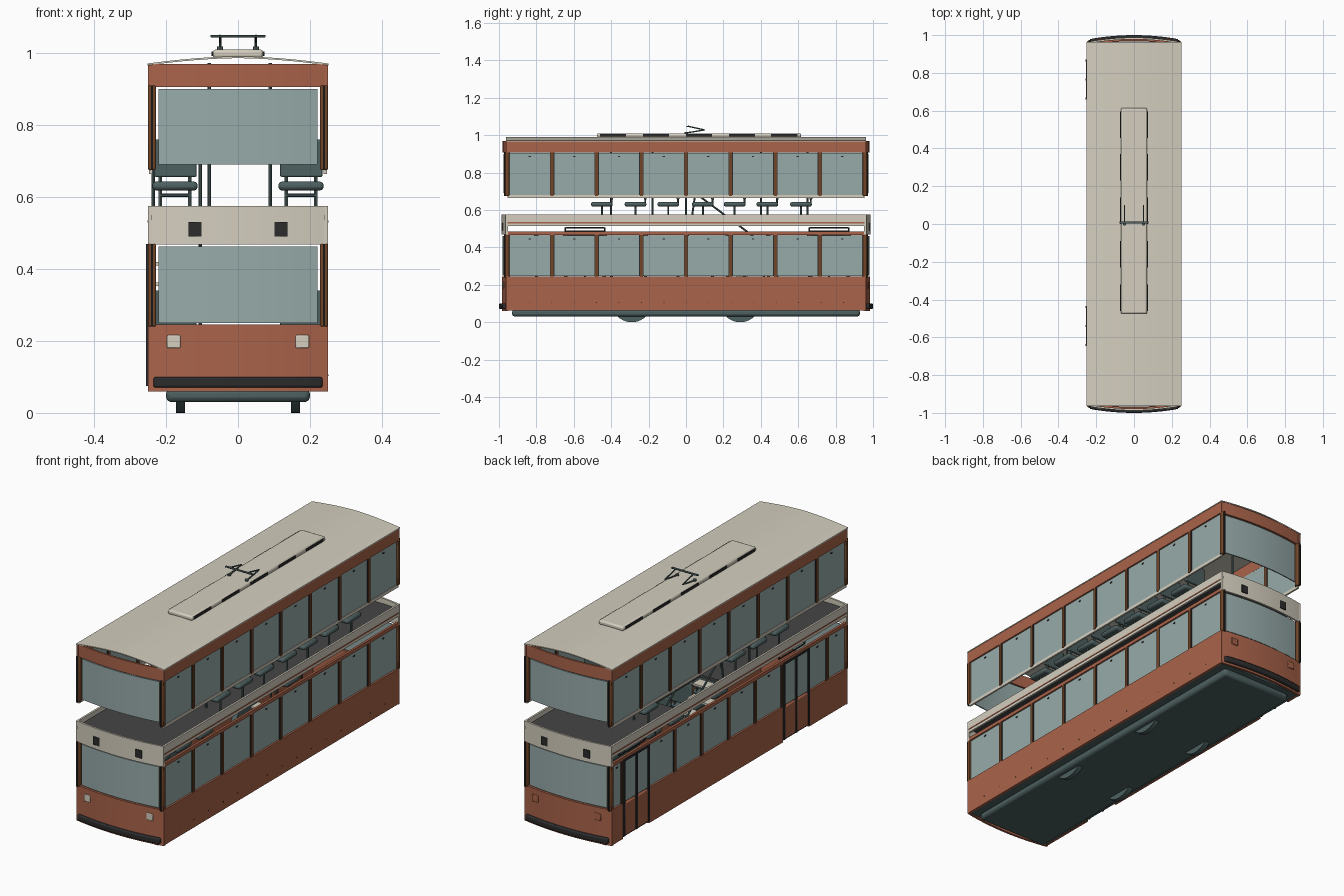
import bpy, bmesh, math
from mathutils import Vector, Matrix

if "Cube" in bpy.data.objects:
    bpy.data.objects.remove(bpy.data.objects["Cube"])

def mat(name, r, g, b):
    m = bpy.data.materials.new(name)
    m.diffuse_color = (r, g, b, 1)
    m.use_nodes = True
    m.node_tree.nodes["Principled BSDF"].inputs["Base Color"].default_value = m.diffuse_color
    return m

ORANGE = mat("brick_orange", 0.40, 0.125, 0.068)
CREAM = mat("cream", 0.66, 0.62, 0.52)
GLASS = mat("grey_glass", 0.31, 0.41, 0.40)
BROWN = mat("wood_brown", 0.17, 0.06, 0.022)
BLACK = mat("black_trim", 0.025, 0.025, 0.025)
FLOOR = mat("floor_grey", 0.06, 0.06, 0.06)
TEAL = mat("dark_teal", 0.075, 0.115, 0.115)

def finish(name, bm, m, bevel=0, smooth=True):
    bmesh.ops.recalc_face_normals(bm, faces=bm.faces)
    me = bpy.data.meshes.new(name)
    bm.to_mesh(me)
    bm.free()
    me.materials.append(m)
    ob = bpy.data.objects.new(name, me)
    bpy.context.collection.objects.link(ob)
    if smooth:
        for p in me.polygons:
            p.use_smooth = True
        me.set_sharp_from_angle(angle=math.radians(30))
    if bevel:
        b = ob.modifiers.new("bevel", "BEVEL")
        b.width, b.segments = bevel, 2
    return ob

def boxes(name, items, m, bevel=0):
    """One object from boxes given as (x0, x1, y0, y1, z0, z1)."""
    bm = bmesh.new()
    for x0, x1, y0, y1, z0, z1 in items:
        c = Matrix.Translation(((x0 + x1) / 2, (y0 + y1) / 2, (z0 + z1) / 2))
        bmesh.ops.create_cube(bm, size=1, matrix=c @ Matrix.Diagonal((x1 - x0, y1 - y0, z1 - z0, 1)))
    return finish(name, bm, m, bevel)

def tubes(name, paths, r, m, sides=8):
    bm = bmesh.new()
    for path in paths:
        for a, b in zip(path, path[1:]):
            a, b = Vector(a), Vector(b)
            d = b - a
            mx = Matrix.Translation((a + b) / 2) @ d.to_track_quat('Z', 'Y').to_matrix().to_4x4()
            bmesh.ops.create_cone(bm, cap_ends=True, segments=sides, radius1=r, radius2=r,
                                  depth=d.length, matrix=mx)
    return finish(name, bm, m)

def bow(x, reach):
    return reach - 0.024 * (x / 0.25) ** 2

def end_panel(name, s, hw, z0, z1, reach, thick, m, bevel=0):
    """Bowed panel across one end (s = -1 front, 1 back)."""
    bm = bmesh.new()
    n, rings = 16, []
    for i in range(n + 1):
        x = -hw + 2 * hw * i / n
        y = bow(x, reach)
        rings.append([bm.verts.new((x, s * (y - d), z)) for d, z in
                      ((0, z0), (0, z1), (thick, z1), (thick, z0))])
    for a, b in zip(rings, rings[1:]):
        for k in range(4):
            bm.faces.new((a[k], a[(k + 1) % 4], b[(k + 1) % 4], b[k]))
    bm.faces.new(rings[0])
    bm.faces.new(rings[-1])
    return finish(name, bm, m, bevel)

def both(items):
    """Mirror boxes across x."""
    return items + [(-b, -a, *rest) for a, b, *rest in items]

Y = 0.955
DOORS = [(-0.645, -0.435), (0.66, 0.87)]

# ends: body, glass, cream belt, top band, bumper, lamps
for s, end in ((-1, "front"), (1, "back")):
    end_panel(end + "_lower_panel", s, 0.25, 0.06, 0.245, 0.985, 0.012, ORANGE)
    end_panel(end + "_lower_window", s, 0.221, 0.25, 0.462, 0.98, 0.006, GLASS)
    end_panel(end + "_cream_belt", s, 0.25, 0.468, 0.575, 0.987, 0.01, CREAM)
    end_panel(end + "_upper_window", s, 0.221, 0.69, 0.90, 0.976, 0.006, GLASS)
    end_panel(end + "_top_band", s, 0.25, 0.906, 0.97, 0.98, 0.01, ORANGE)
    end_panel(end + "_bumper", s, 0.235, 0.07, 0.10, 1.0, 0.02, BLACK, 0.006)
    y = s * 0.972
    boxes(end + "_lamps", both([(0.16, 0.197, min(y, y + s * .007), max(y, y + s * .007), 0.18, 0.216)]),
          CREAM if s < 0 else ORANGE, 0.003)
    y = s * 0.982
    boxes(end + "_indicators", both([(0.102, 0.138, y - .004, y + .004, 0.49, 0.531)]), BLACK)
    lo, hi = sorted((s * 0.945, s * 0.968))
    corner = [(0.228, 0.25, lo, hi, 0.24, 0.47), (0.228, 0.25, lo, hi, 0.675, 0.91)]
    boxes(end + "_corner_posts", both(corner), BROWN, 0.004)
    lo, hi = sorted((s * 0.94, s * 0.974))
    boxes(end + "_corner_seals", both([(0.236, 0.242, lo, hi, 0.24, 0.47),
                                       (0.236, 0.242, lo, hi, 0.675, 0.91)]), BLACK)
    lo, hi = sorted((s * Y, s * 0.965))
    boxes(end + "_belt_returns", both([(0.24, 0.25, lo, hi, 0.47, 0.575)]), CREAM)

# lower side skirts, with door gaps on the left
gaps = [(-0.962, DOORS[0][0]), (DOORS[0][1], DOORS[1][0]), (DOORS[1][1], 0.962)]
boxes("side_skirts", [(0.238, 0.25, -0.962, 0.962, 0.063, 0.245)] +
      [(-0.25, -0.238, a, b, 0.063, 0.245) for a, b in gaps], ORANGE)
boxes("window_rails", both([(0.238, 0.25, -Y, Y, 0.466, 0.484)]), ORANGE)
boxes("side_cream_belts", both([(0.24, 0.25, -Y, Y, 0.515, 0.575)]), CREAM)
boxes("belt_stripes", both([(0.245, 0.252, -Y, Y, 0.529, 0.535)]), ORANGE)
boxes("top_side_bands", both([(0.24, 0.25, -0.962, 0.962, 0.906, 0.966)]), ORANGE)
boxes("upper_sills", both([(0.238, 0.247, -Y, Y, 0.664, 0.68)]), CREAM)
boxes("skirt_rivets", [(0.249, 0.252, -0.84 + i * .12, -0.836 + i * .12, 0.103, 0.107) for i in range(15)], BLACK)

# side windows and pillars
right = [-Y + i * 2 * Y / 8 for i in range(9)]
left = [-Y, -0.80, -0.645, None] + [-0.435 + i * 0.219 for i in range(6)] + [None, 0.87, Y]
def side_windows(name, s, stops, z0, z1):
    glass, posts, seals, latches = [], [], [], []
    def add(lst, x0, x1, *r):
        lst.append((min(s * x0, s * x1), max(s * x0, s * x1), *r))
    for a, b in zip(stops, stops[1:]):
        if a is not None and b is not None:
            add(glass, 0.238, 0.244, a, b, z0, z1)
            c = (a + b) / 2
            add(latches, 0.243, 0.247, c - .006, c + .006, z1 - .022, z1 - .016)
    for p in stops:
        if p is not None and abs(p) < 0.95:
            add(posts, 0.234, 0.25, p - .008, p + .008, z0 - .004, z1 + .004)
            add(seals, 0.235, 0.247, p - .012, p + .012, z0 - .002, z1 + .002)
    boxes(name + "_glass", glass, GLASS)
    boxes(name + "_pillars", posts, BROWN)
    boxes(name + "_seals", seals, BLACK)
    boxes(name + "_latches", latches, BLACK)
side_windows("right_lower", 1, right, 0.248, 0.464)
side_windows("left_lower", -1, left, 0.248, 0.464)
side_windows("right_upper", 1, right, 0.68, 0.904)
side_windows("left_upper", -1, right, 0.68, 0.904)

# doors: two leaves each
for n, (a, b) in zip(("front", "rear"), DOORS):
    c = (a + b) / 2
    leaves = [(a + .01, c - .005), (c + .005, b - .01)]
    boxes(n + "_door_panels", [(-0.255, -0.24, p, q, 0.075, 0.245) for p, q in leaves], ORANGE, 0.006)
    boxes(n + "_door_glass", [(-0.25, -0.244, p, q, 0.25, 0.46) for p, q in leaves], GLASS)
    boxes(n + "_door_frame", [(-0.256, -0.238, y - .006, y + .006, 0.075, 0.47) for y in (a + .005, c, b - .005)] +
          [(-0.254, -0.238, a, b, 0.46, 0.47)], BLACK)
    tubes(n + "_door_gear", [[(-0.225, a, 0.485), (-0.225, a, 0.505), (-0.225, b, 0.505), (-0.225, b, 0.485),
                             (-0.225, a, 0.485)]], 0.004, BLACK, 6)

# chassis, wheels, lower floor
boxes("chassis", [(-0.2, 0.2, -0.93, 0.93, 0.03, 0.068)], TEAL, 0.014)
boxes("lower_floor", [(-0.24, 0.24, -0.955, 0.955, 0.064, 0.075)], TEAL)
tubes("wheels", [[(x - .013, y, 0.11), (x + .013, y, 0.11)] for x in (-.16, .16) for y in (-.29, .29)], 0.11, TEAL, 40)

# upper deck floor with a stair opening
boxes("upper_floor", [(-0.24, 0.24, -0.965, 0.03, 0.536, 0.55), (-0.24, 0.24, 0.40, 0.965, 0.536, 0.55),
                      (-0.10, 0.24, 0.03, 0.40, 0.536, 0.55)], FLOOR)
# stairs rising toward the front
boxes("stair_treads", [(-0.235, -0.11, 0.36 - i * .045, 0.42 - i * .045, 0.12 + i * .058, 0.13 + i * .058)
                       for i in range(8)], CREAM)
tubes("stair_handrails", [[(x, 0.42, 0.20), (x, 0.40, 0.43), (x, 0.05, 0.69), (x, 0.03, 0.55)]
                          for x in (-0.235, -0.105)], 0.005, TEAL)

# seats on both decks
YS = [-0.45, -0.27, -0.095, 0.09, 0.26, 0.435, 0.615]
cush, backs, legs = [], [], []
for x0, x1 in ((-0.238, -0.112), (0.112, 0.238)):
    for y in YS:
        if x0 < 0 and 0.0 < y < 0.5:
            continue
        for dz in (0, -0.42):
            cush.append((x0, x1, y - .058, y + .058, 0.618 + dz, 0.643 + dz))
            backs.append((x0 + .005, x1 - .003, y + .045, y + .06, 0.656 + dz, 0.76 + dz))
            for x in (x0 + .022, x1 - .022):
                legs.append([(x, y, 0.55 + dz if dz == 0 else 0.075), (x, y, 0.62 + dz)])
                legs.append([(x, y + .052, 0.63 + dz), (x, y + .052, 0.67 + dz)])
            legs.append([(x0 + .02, y, 0.605 + dz), (x1 - .02, y, 0.605 + dz)])
boxes("seat_cushions", cush, TEAL, 0.01)
boxes("seat_backs", backs, TEAL, 0.004)
tubes("seat_legs", legs, 0.005, TEAL, 6)
poles = [[(x, y, 0.55), (x, y, 0.972)] for x, y in ((-.08, -.4), (-.08, -.18), (.09, -.4), (.09, 0), (.09, .4), (-.08, .65))]
poles += [[(-.235, -.18, 0.55), (-.235, -.18, 0.70)]]
tubes("grab_poles", poles, 0.005, TEAL)

# arched roof shell
bm = bmesh.new()
rings = []
for y in (-0.963, 0.963):
    top = [(-0.252 + 0.504 * i / 16) for i in range(17)]
    h = lambda x: 0.991 - 0.02 * abs(x / 0.252) ** 1.7
    pts = [(x, h(x)) for x in top] + [(x, h(x) - .005) for x in reversed(top)]
    rings.append([bm.verts.new((x, y, z)) for x, z in pts])
n = len(rings[0])
for i in range(n):
    bm.faces.new((rings[0][i], rings[0][(i + 1) % n], rings[1][(i + 1) % n], rings[1][i]))
for r in rings:
    for i in range(16):
        bm.faces.new((r[i], r[i + 1], r[n - 2 - i], r[n - 1 - i]))
finish("roof", bm, CREAM)

# roof equipment box with side vents
boxes("roof_box", [(-0.07, 0.07, -0.475, 0.615, 0.986, 1.01)], CREAM, 0.008)
boxes("roof_box_vents", both([(0.068, 0.073, y, y + .14, 0.992, 1.005) for y in
                              (-0.46, -0.23, 0.0, 0.23, 0.455)]), BLACK)
# current collector
tubes("collector_arms", [[(x, 0.0, 1.012), (x, 0.10, 1.028), (x, 0.01, 1.048)] for x in (-.05, .05)], 0.0035, TEAL)
tubes("collector_mounts", [[(x, 0.0, 1.008), (x, 0.0, 1.018)] for x in (-.05, .05)], 0.009, TEAL)
boxes("collector_bar", [(-0.077, 0.077, 0.002, 0.014, 1.044, 1.05)], TEAL, 0.002)
